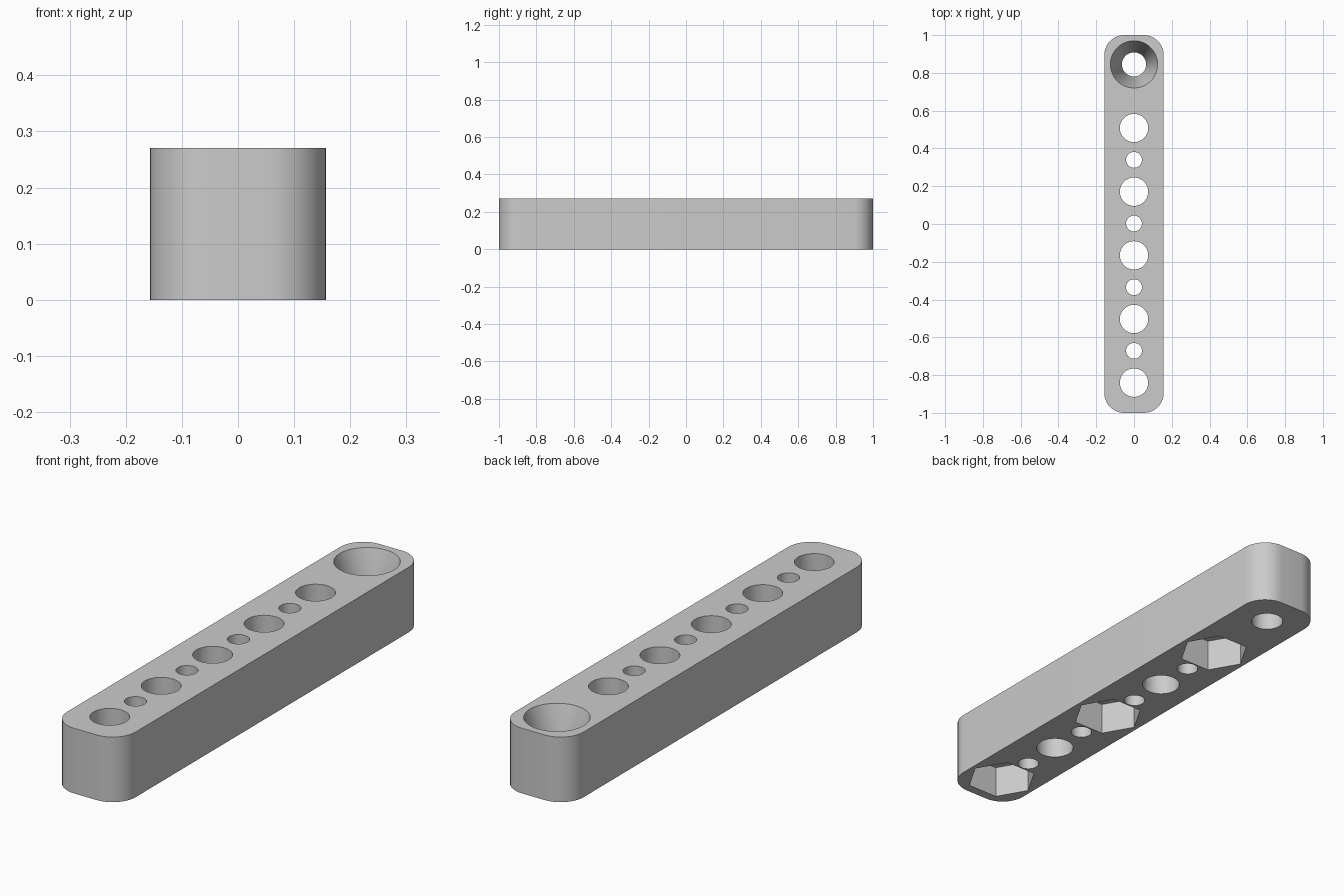
import bpy, bmesh, math

if "Cube" in bpy.data.objects:
    bpy.data.objects.remove(bpy.data.objects["Cube"], do_unlink=True)

WIDTH, LENGTH, HEIGHT, CORNER = 0.314, 2.0, 0.27, 0.105
PITCH = 0.337
FIRST = -0.84

grey = bpy.data.materials.new("plain_grey")
grey.use_nodes = True
colour = (0.6, 0.6, 0.6, 1.0)
grey.diffuse_color = colour
grey.node_tree.nodes["Principled BSDF"].inputs["Base Color"].default_value = colour


def new_object(name, bm):
    mesh = bpy.data.meshes.new(name)
    bmesh.ops.recalc_face_normals(bm, faces=bm.faces)
    bm.to_mesh(mesh)
    bm.free()
    mesh.materials.append(grey)
    obj = bpy.data.objects.new(name, mesh)
    bpy.context.collection.objects.link(obj)
    return obj


def turned_solid(name, sides, y, profile):
    """Capped solid from (radius, height) rings around a vertical axis."""
    bm = bmesh.new()
    rings = []
    for radius, z in profile:
        angles = [math.tau * i / sides for i in range(sides)]
        rings.append([bm.verts.new((radius * math.cos(a), y + radius * math.sin(a), z))
                      for a in angles])
    for low, high in zip(rings, rings[1:]):
        for i in range(sides):
            j = (i + 1) % sides
            bm.faces.new((low[i], low[j], high[j], high[i]))
    bm.faces.new(rings[0])
    bm.faces.new(rings[-1])
    return new_object(name, bm)


# Bar with rounded upright corners
bm = bmesh.new()
bmesh.ops.create_cube(bm, size=1)
for v in bm.verts:
    v.co = (v.co.x * WIDTH, v.co.y * LENGTH, (v.co.z + 0.5) * HEIGHT)
upright = [e for e in bm.edges if abs(e.verts[0].co.z - e.verts[1].co.z) > HEIGHT / 2]
bmesh.ops.bevel(bm, geom=upright, offset=CORNER, offset_type='OFFSET',
                segments=10, profile=0.5, affect='EDGES')
bar = new_object("drilled_bar", bm)

# Large holes, with a nut pocket under every second one, and small holes between
below, above = -0.05, HEIGHT + 0.05
cutters = []
for i in range(5):
    y = FIRST + i * PITCH
    cutters.append(turned_solid("large_hole_cutter", 48, y, [(0.075, below), (0.075, above)]))
    if i % 2 == 0:
        cutters.append(turned_solid("nut_pocket_cutter", 6, y, [(0.14, below), (0.14, 0.135)]))
    if i < 4:
        cutters.append(turned_solid("small_hole_cutter", 32, y + PITCH / 2,
                                    [(0.042, below), (0.042, above)]))

# Deep flared hole at the back end
cutters.append(turned_solid("flared_hole_cutter", 64, 0.845,
                            [(0.064, below), (0.064, 0.07), (0.125, HEIGHT), (0.125, above)]))

bpy.ops.object.select_all(action='DESELECT')
bpy.context.view_layer.objects.active = bar
bar.select_set(True)
for cutter in cutters:
    cutter.hide_render = True
    cut = bar.modifiers.new("cut", 'BOOLEAN')
    cut.operation = 'DIFFERENCE'
    cut.solver = 'EXACT'
    cut.object = cutter
    bpy.ops.object.modifier_apply(modifier=cut.name)
    bpy.data.objects.remove(cutter, do_unlink=True)

bpy.ops.object.shade_smooth_by_angle(angle=math.radians(30))
